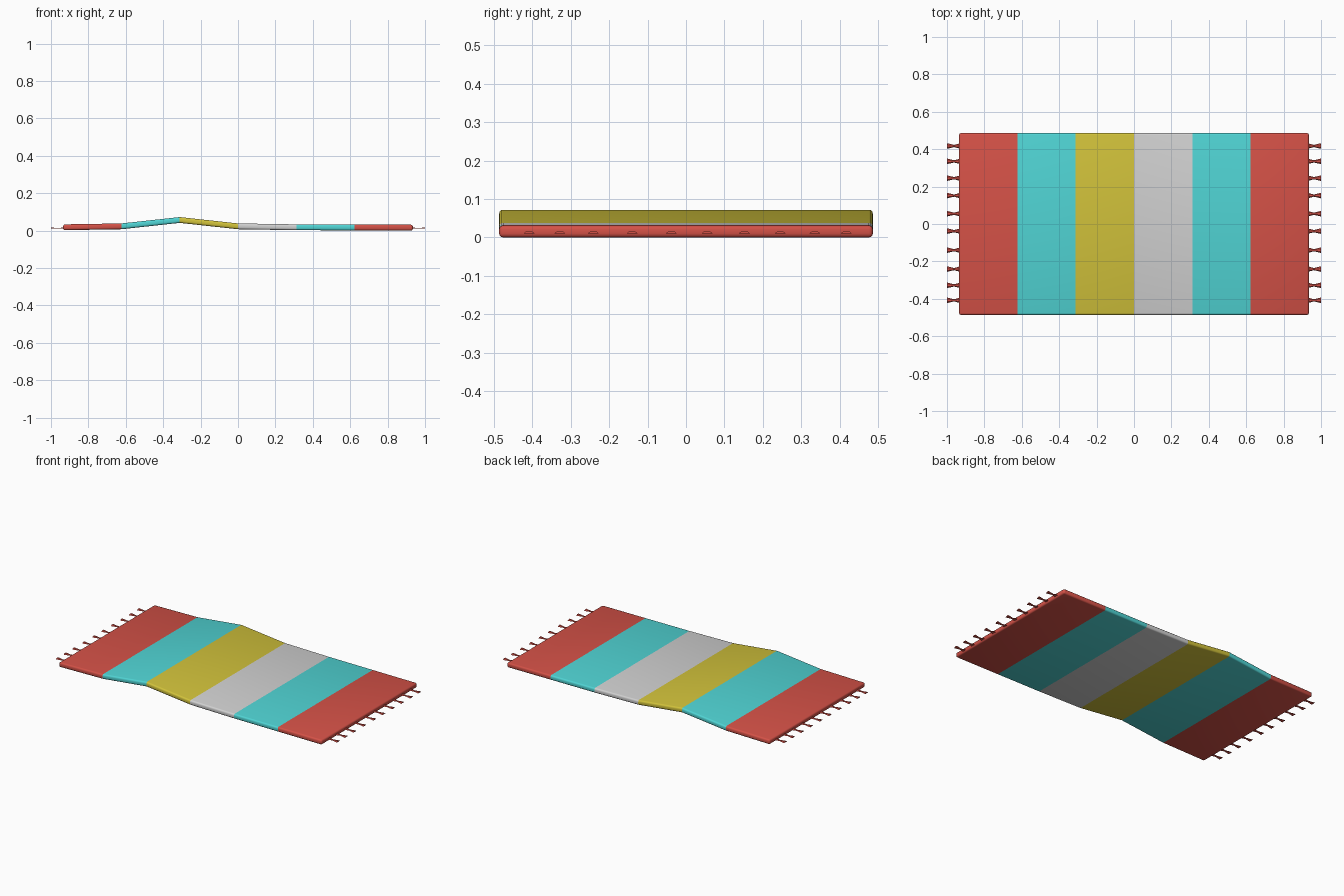
import bpy, bmesh, math

if "Cube" in bpy.data.objects:
    bpy.data.objects.remove(bpy.data.objects["Cube"], do_unlink=True)


def material(name, rgb):
    m = bpy.data.materials.new(name)
    m.use_nodes = True
    m.diffuse_color = (*rgb, 1)
    m.node_tree.nodes["Principled BSDF"].inputs["Base Color"].default_value = (*rgb, 1)
    return m


red = material("red wool", (0.66, 0.083, 0.063))
turquoise = material("turquoise wool", (0.08, 0.66, 0.66))
yellow = material("yellow wool", (0.64, 0.54, 0.043))
grey = material("pale grey wool", (0.64, 0.64, 0.64))


def add_object(name, bm, mats):
    bmesh.ops.recalc_face_normals(bm, faces=bm.faces)
    mesh = bpy.data.meshes.new(name)
    bm.to_mesh(mesh)
    bm.free()
    for m in mats:
        mesh.materials.append(m)
    obj = bpy.data.objects.new(name, mesh)
    bpy.context.collection.objects.link(obj)
    bpy.ops.object.select_all(action="DESELECT")
    obj.select_set(True)
    bpy.context.view_layer.objects.active = obj
    bpy.ops.object.shade_smooth_by_angle(angle=math.radians(35))
    return obj


def loft(bm, rings):
    """Skin closed rings of points and cap both ends."""
    rows = [[bm.verts.new(p) for p in ring] for ring in rings]
    n = len(rows[0])
    for a, b in zip(rows, rows[1:]):
        for i in range(n):
            bm.faces.new((a[i], a[(i + 1) % n], b[(i + 1) % n], b[i]))
    bm.faces.new(rows[0])
    bm.faces.new(rows[-1])


# Rug body: six stripes folded along a gentle wrinkle
HALF_X, HALF_Y, THICK = 0.935, 0.486, 0.031
STRIPE = HALF_X / 3
lift = [0.002, 0.007, 0.041, 0.007, 0.002, 0.001, 0.0]
rings = []
for i, z in enumerate(lift):
    x = -HALF_X + i * STRIPE
    rings.append([(x, -HALF_Y, z), (x, HALF_Y, z),
                  (x, HALF_Y, z + THICK), (x, -HALF_Y, z + THICK)])
bm = bmesh.new()
loft(bm, rings)
bmesh.ops.recalc_face_normals(bm, faces=bm.faces)
rim = [e for e in bm.edges if e.calc_face_angle(0) > math.radians(45)]
bmesh.ops.bevel(bm, geom=rim, offset=0.01, segments=3, profile=0.5, affect="EDGES")

# Stripe colours by position along the rug
stripe_colours = [0, 1, 2, 3, 1, 0]
for f in bm.faces:
    i = int((f.calc_center_median().x + HALF_X) / STRIPE)
    f.material_index = stripe_colours[max(0, min(5, i))]
add_object("rug", bm, [red, turquoise, yellow, grey])

# Fringe: flat bow-tie tassels along both short ends
tassel_y = [-0.408, -0.328, -0.241, -0.14, -0.038, 0.055, 0.152, 0.245, 0.335, 0.417]
sections = [(0.925, 0.014, 1), (0.935, 0.013, 1), (0.962, 0.006, 0.6), (1.0, 0.015, 1)]
for side, label in ((1, "left"), (-1, "right")):
    bm = bmesh.new()
    for y in tassel_y:
        loft(bm, [[(side * x, y - w, 0.01),
                   (side * x, y + w, 0.01),
                   (side * x, y + w * 0.5, 0.01 + 0.006 * h),
                   (side * x, y - w * 0.5, 0.01 + 0.006 * h)] for x, w, h in sections])
    add_object(label + "_fringe", bm, [red])
